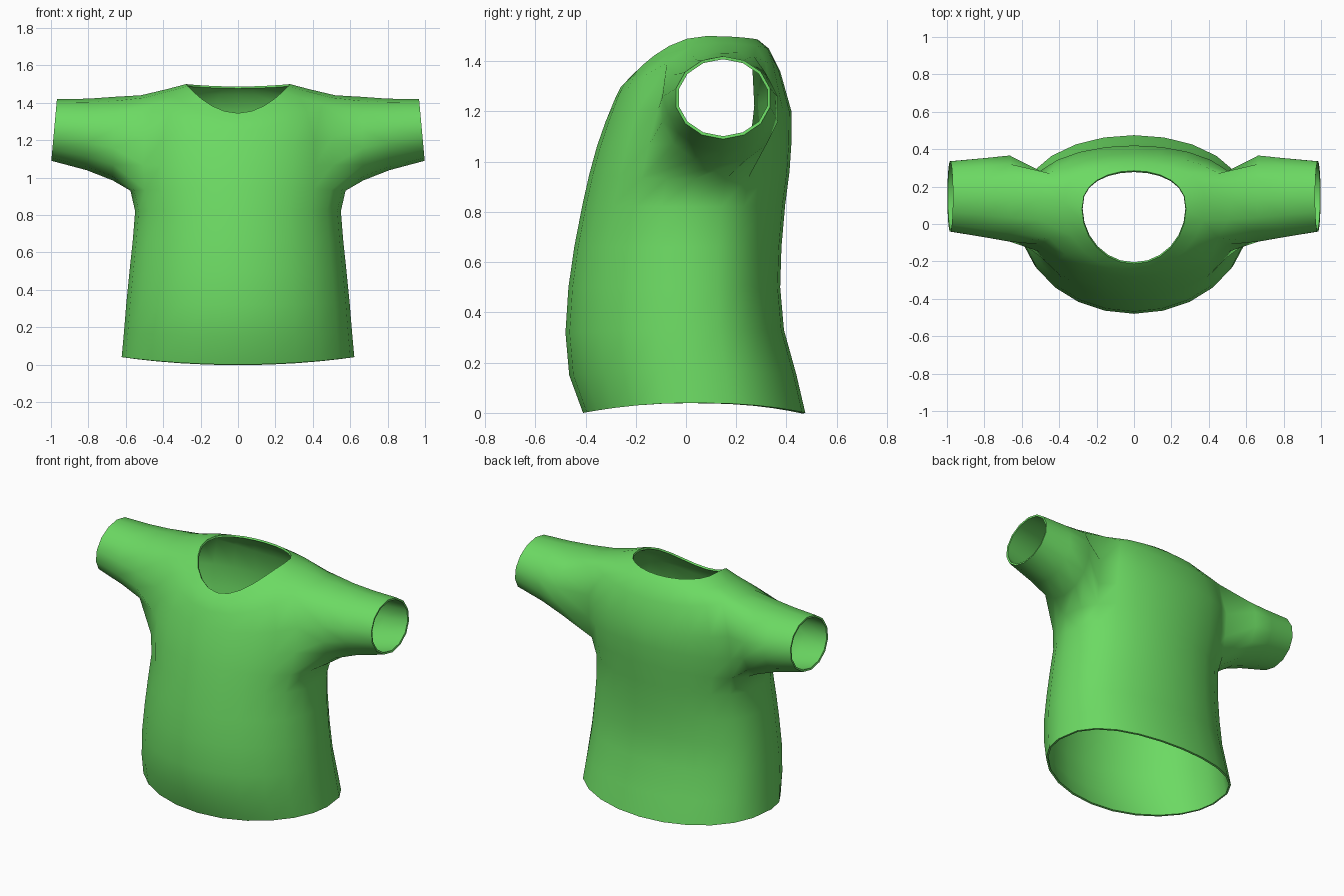
import bpy, bmesh, math

if "Cube" in bpy.data.objects:
    bpy.data.objects.remove(bpy.data.objects["Cube"])

N = 24  # columns around the torso

# torso rings: half width, front y, back y, side y, front z, side z, back z
RINGS = [
    (.622, -.41, .475, .02, .00, .04, .00),
    (.61, -.465, .44, .01, .15, .17, .15),
    (.597, -.48, .39, .00, .32, .33, .33),
    (.58, -.468, .375, .00, .50, .50, .50),
    (.563, -.445, .38, .00, .66, .66, .66),
    (.55, -.412, .395, .01, .83, .82, .83),
    (.575, -.385, .412, .03, .95, .93, .96),   # armhole bottom
    (.585, -.355, .42, .06, 1.06, 1.07, 1.08),
    (.58, -.32, .42, .10, 1.16, 1.23, 1.20),
    (.52, -.283, .375, .13, 1.25, 1.44, 1.36),  # armhole top
    (.38, -.258, .33, .12, 1.30, 1.473, 1.45),
    (.278, -.213, .285, .08, 1.345, 1.50, 1.487),  # neckline
]
ARM_LOW, ARM_HIGH = 6, 9

# sleeve rings: top x, bottom x, front y, back y, bottom z, top z
SLEEVE = [
    (.66, .67, -.10, .372, .985, 1.432),
    (.80, .81, -.075, .357, 1.04, 1.422),
    (.968, .998, -.045, .34, 1.09, 1.42),
]

bm = bmesh.new()


def ring_point(ring, i):
    a, yf, yb, yc, zf, zs, zb = ring
    t = 2 * math.pi * i / N
    c, s = math.cos(t), math.sin(t)
    y = yc + (yb - yc) * s ** .8 if s > 0 else yc + (yc - yf) * s
    z = zs * c * c + (zb if s > 0 else zf) * s * s
    return bm.verts.new((a * c, y, z))


def bridge(low, high):
    n = len(low)
    for i in range(n):
        j = (i + 1) % n
        bm.faces.new((low[i], low[j], high[j], high[i]))


# torso, open at hem, neck and both armholes
rows = [[ring_point(r, i) for i in range(N)] for r in RINGS]
for r in range(len(rows) - 1):
    for i in range(N):
        j = (i + 1) % N
        at_side = i in (22, 23, 0, 1, 10, 11, 12, 13)
        if at_side and ARM_LOW <= r < ARM_HIGH:
            continue
        bm.faces.new((rows[r][i], rows[r][j], rows[r + 1][j], rows[r + 1][i]))

# sleeves, grown from the armhole edge
path = [(6, 0), (6, 1), (6, 2), (7, 2), (8, 2), (9, 2), (9, 1), (9, 0),
        (9, -1), (9, -2), (8, -2), (7, -2), (6, -2), (6, -1)]
for side in (1, -1):
    loop = [rows[r][(c if side > 0 else 12 - c) % N] for r, c in path]
    for xt, xb, yf, yb, zb, zt in SLEEVE:
        nxt = []
        for k in range(len(path)):
            t = 2 * math.pi * k / len(path)
            up = (1 - math.cos(t)) / 2
            y = (yf + yb) / 2 + (yb - yf) / 2 * math.sin(t)
            nxt.append(bm.verts.new((side * (xb + (xt - xb) * up), y,
                                     zb + (zt - zb) * up)))
        bridge(loop, nxt)
        loop = nxt

bmesh.ops.recalc_face_normals(bm, faces=bm.faces)
# make the hem-side front face point outward
bm.faces.ensure_lookup_table()
f = bm.faces[0]
if f.normal.dot(f.calc_center_median()) < 0:
    bmesh.ops.reverse_faces(bm, faces=bm.faces)

mesh = bpy.data.meshes.new("shirt")
bm.to_mesh(mesh)
bm.free()
shirt = bpy.data.objects.new("shirt", mesh)
bpy.context.collection.objects.link(shirt)

green = bpy.data.materials.new("green cloth")
green.diffuse_color = (.15, .70, .125, 1)
green.use_nodes = True
green.node_tree.nodes["Principled BSDF"].inputs["Base Color"].default_value = green.diffuse_color
mesh.materials.append(green)

# thin cloth wall
bpy.context.view_layer.objects.active = shirt
shirt.select_set(True)
wall = shirt.modifiers.new("cloth", 'SOLIDIFY')
wall.thickness = .012
wall.offset = -1
bpy.ops.object.modifier_apply(modifier=wall.name)
bpy.ops.object.shade_smooth_by_angle(angle=math.radians(65))
